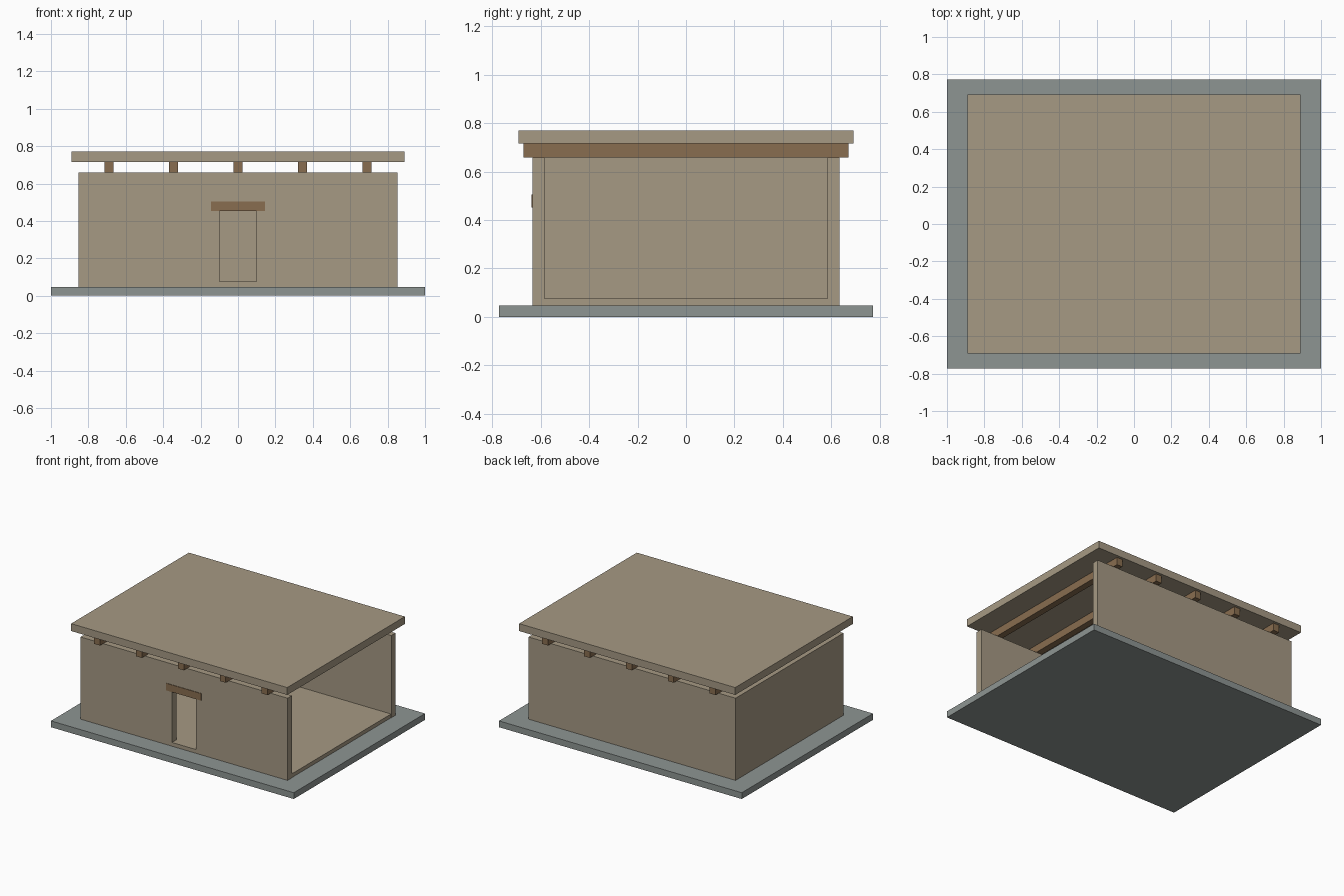
import bpy
import bmesh

cube = bpy.data.objects.get("Cube")
if cube:
    bpy.data.objects.remove(cube, do_unlink=True)


def material(name, rgb):
    m = bpy.data.materials.new(name)
    m.use_nodes = True
    m.diffuse_color = (*rgb, 1)
    m.node_tree.nodes["Principled BSDF"].inputs["Base Color"].default_value = (*rgb, 1)
    return m


plaster = material("tan plaster", (0.38, 0.32, 0.23))
wood = material("brown wood", (0.25, 0.155, 0.08))
stone = material("grey stone", (0.27, 0.30, 0.29))


def prism(name, plan, z0, z1, mat):
    """Extrude a flat plan outline from z0 up to z1."""
    bm = bmesh.new()
    face = bm.faces.new([bm.verts.new((x, y, z0)) for x, y in plan])
    top = bmesh.ops.extrude_face_region(bm, geom=[face])["geom"]
    verts = [v for v in top if isinstance(v, bmesh.types.BMVert)]
    bmesh.ops.translate(bm, verts=verts, vec=(0, 0, z1 - z0))
    bmesh.ops.recalc_face_normals(bm, faces=bm.faces)
    mesh = bpy.data.meshes.new(name)
    bm.to_mesh(mesh)
    bm.free()
    obj = bpy.data.objects.new(name, mesh)
    bpy.context.collection.objects.link(obj)
    mesh.materials.append(mat)
    return obj


def box(name, x0, x1, y0, y1, z0, z1, mat):
    return prism(name, [(x0, y0), (x1, y0), (x1, y1), (x0, y1)], z0, z1, mat)


# Main measures
WX, WY, T = 0.853, 0.635, 0.05
GROUND, FLOOR, WALL_TOP, BEAM_TOP, ROOF_TOP = 0.047, 0.075, 0.659, 0.715, 0.77
DOOR_X, DOOR_TOP = 0.099, 0.452

# Ground slab and raised floor
box("ground_slab", -1, 1, -0.772, 0.772, 0, GROUND, stone)
box("floor", -WX + T, WX - 0.002, -WY + T, WY - T, GROUND, FLOOR, plaster)

# U-shaped walls, open on the +x end, with a doorway in the front
IY = WY - T
walls = prism("walls", [(WX, -WY), (WX, -IY), (-WX + T, -IY), (-WX + T, IY),
                        (WX, IY), (WX, WY), (-WX, WY), (-WX, -WY)],
              GROUND, WALL_TOP, plaster)
cutter = box("doorway_cutter", -DOOR_X, DOOR_X, -WY - 0.1, -IY + 0.1,
             FLOOR, DOOR_TOP, plaster)
cutter.hide_render = True
cutter.hide_viewport = True
cut = walls.modifiers.new("doorway", 'BOOLEAN')
cut.operation = 'DIFFERENCE'
cut.solver = 'EXACT'
cut.object = cutter
# Bake the doorway into the walls and drop the cutter
bpy.context.view_layer.update()
baked = bpy.data.meshes.new_from_object(
    walls.evaluated_get(bpy.context.evaluated_depsgraph_get()))
walls.modifiers.clear()
walls.data = baked
bpy.data.objects.remove(cutter, do_unlink=True)

# Lintel over the door
box("door_lintel", -0.144, 0.144, -WY - 0.004, -WY + 0.002,
    DOOR_TOP, 0.505, wood)

# Roof beams and roof slab
for i in range(5):
    x = (i - 2) * 0.345
    box(f"roof_beam_{i + 1}", x - 0.024, x + 0.024, -0.672, 0.672,
        WALL_TOP, BEAM_TOP, wood)
box("roof_slab", -0.89, 0.89, -0.692, 0.692, BEAM_TOP, ROOF_TOP, plaster)
